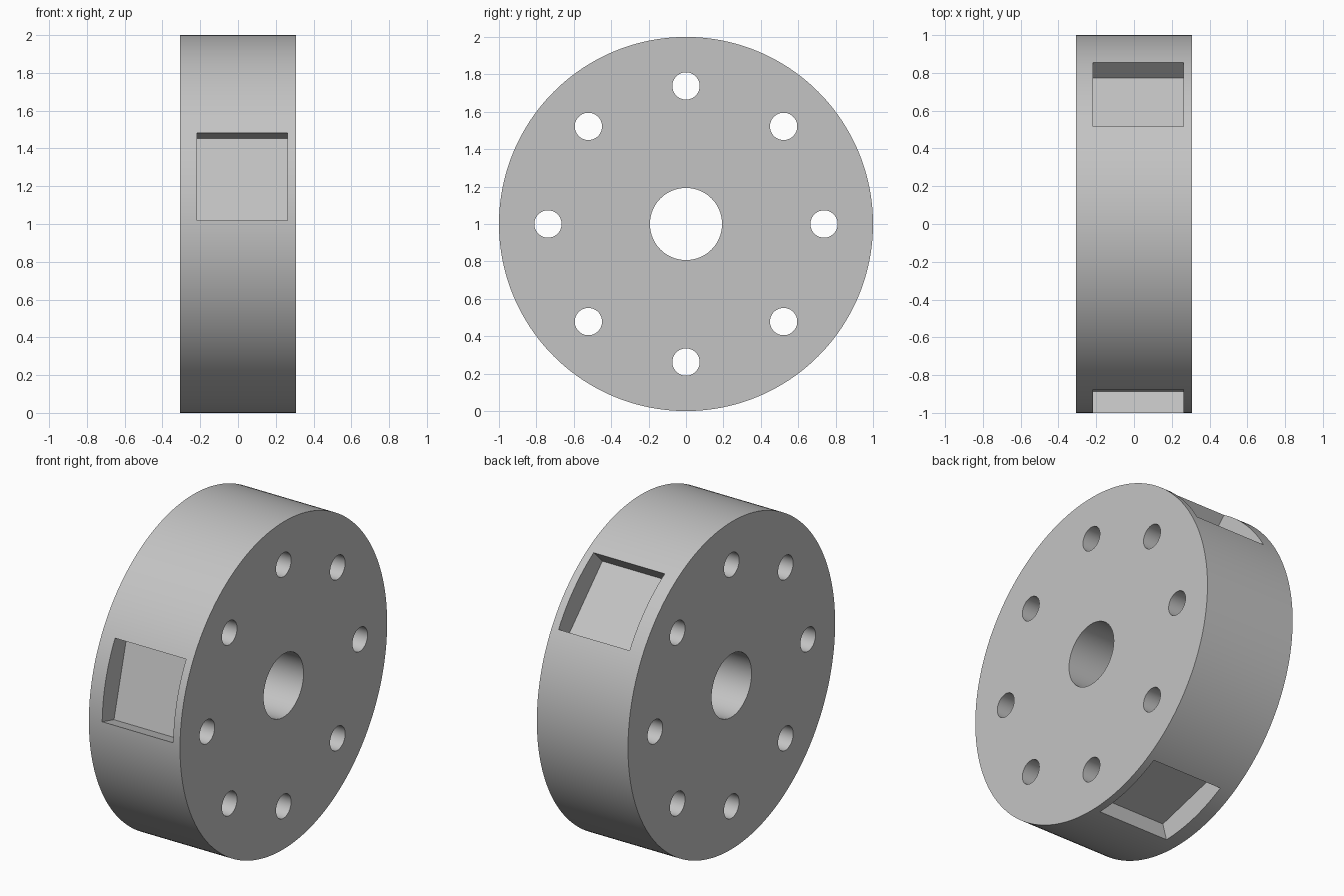
import bpy
import math
from mathutils import Vector

cube = bpy.data.objects.get("Cube")
if cube:
    bpy.data.objects.remove(cube, do_unlink=True)

CENTRE = Vector((0, 0, 1))
HALF_WIDTH = 0.308


def cylinder(name, radius, depth, y=0.0, z=0.0, sides=64):
    """Cylinder lying along x, offset from the wheel centre."""
    bpy.ops.mesh.primitive_cylinder_add(
        vertices=sides, radius=radius, depth=depth,
        location=CENTRE + Vector((0, y, z)), rotation=(0, math.pi / 2, 0))
    bpy.context.object.name = name
    return bpy.context.object


def pocket(angle, floor=0.853, size=0.48, height=0.4):
    """Square block set radially into the rim, angle measured from +y."""
    r = floor + height / 2
    bpy.ops.mesh.primitive_cube_add(
        size=1, rotation=(angle, 0, 0),
        location=CENTRE + Vector((0.022, r * math.cos(angle), r * math.sin(angle))))
    obj = bpy.context.object
    obj.name = "pocket_cutter"
    obj.scale = (size, height, size)
    return obj


# Wheel body
disc = cylinder("disc", 1.0, 2 * HALF_WIDTH, sides=192)

# Centre bore, ring of eight bolt holes, three rim pockets
cutters = [cylinder("bore_cutter", 0.193, 1)]
for i in range(8):
    a = i * math.pi / 4
    cutters.append(cylinder("bolt_hole_cutter", 0.073, 1,
                            0.738 * math.cos(a), 0.738 * math.sin(a), 48))
for degrees in (45, 165, 285):
    cutters.append(pocket(math.radians(degrees)))

for cutter in cutters:
    cutter.hide_render = True
    mod = disc.modifiers.new("cut", 'BOOLEAN')
    mod.operation = 'DIFFERENCE'
    mod.solver = 'EXACT'
    mod.object = cutter

bpy.ops.object.select_all(action='DESELECT')
disc.select_set(True)
bpy.context.view_layer.objects.active = disc
for mod in list(disc.modifiers):
    bpy.ops.object.modifier_apply(modifier=mod.name)
for cutter in cutters:
    bpy.data.objects.remove(cutter, do_unlink=True)

# Plain grey finish
grey = bpy.data.materials.new("light_grey")
grey.use_nodes = True
colour = (0.55, 0.55, 0.55, 1)
grey.diffuse_color = colour
grey.node_tree.nodes["Principled BSDF"].inputs["Base Color"].default_value = colour
disc.data.materials.clear()
disc.data.materials.append(grey)

bpy.ops.object.shade_smooth_by_angle(angle=math.radians(30))
